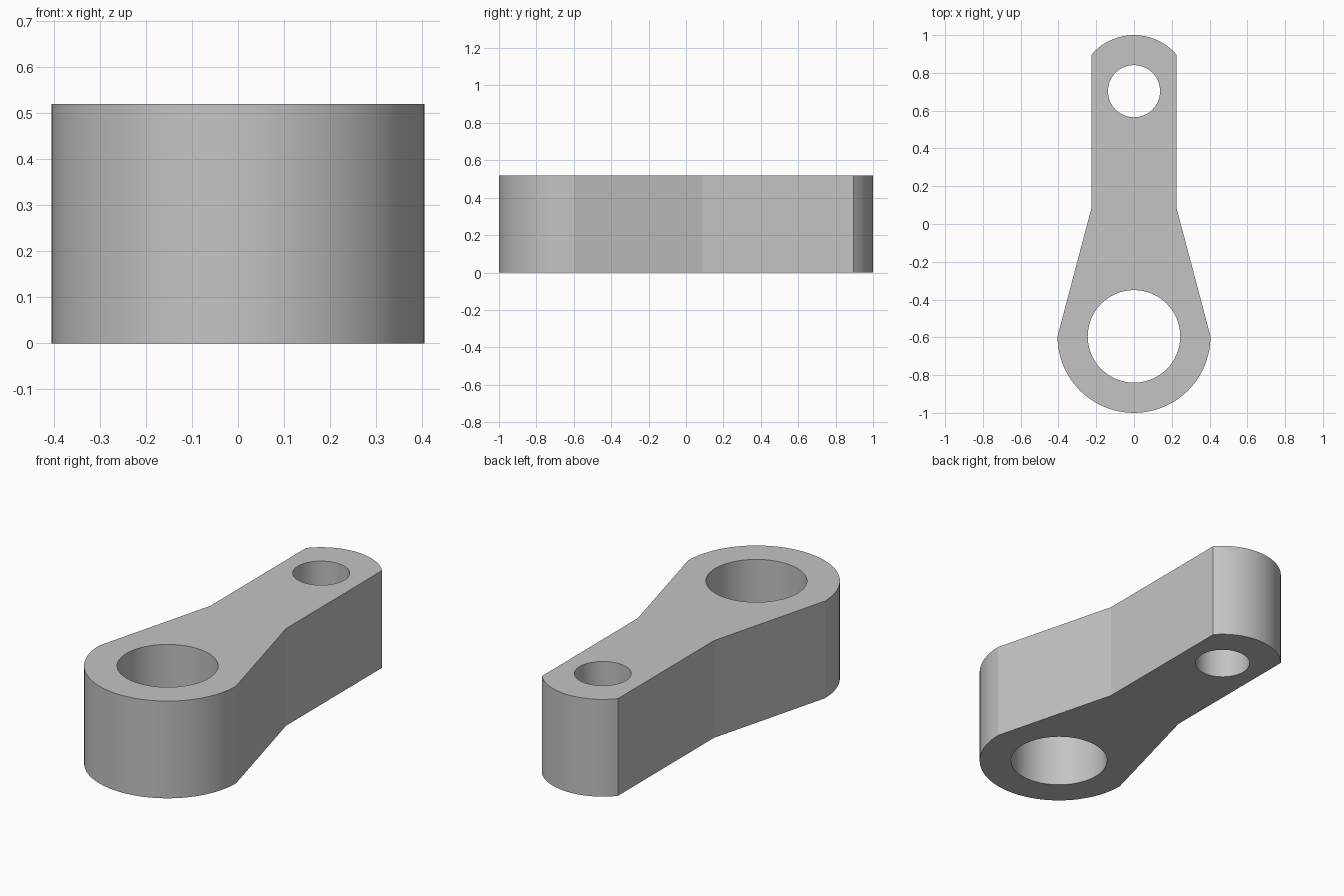
import bpy
import math

cube = bpy.data.objects.get("Cube")
if cube:
    bpy.data.objects.remove(cube)

HEIGHT = 0.52
BIG_Y, BIG_R, BIG_HOLE = -0.595, 0.405, 0.245
SMALL_Y, SMALL_R, SMALL_HOLE = 0.703, 0.297, 0.138
ARM_X, NECK_Y = 0.225, 0.085


def arc(cy, radius, start, end, steps):
    """Points on an arc about (0, cy), both ends included."""
    angles = [start + (end - start) * i / steps for i in range(steps + 1)]
    return [(radius * math.cos(a), cy + radius * math.sin(a)) for a in angles]


def circle(cy, radius, steps=64):
    return arc(cy, radius, 0, 2 * math.pi, steps)[:-1]


# Outline: big rounded end, tapering neck, straight arm, shallow rounded tip
tip = math.acos(ARM_X / SMALL_R)
outline = arc(BIG_Y, BIG_R, -math.pi, 0, 36)
outline += [(ARM_X, NECK_Y)]
outline += arc(SMALL_Y, SMALL_R, tip, math.pi - tip, 18)
outline += [(-ARM_X, NECK_Y)]

# Filled profile with the two bores, extruded to full height
profile = bpy.data.curves.new("link_profile", "CURVE")
profile.dimensions = "2D"
profile.fill_mode = "BOTH"
profile.extrude = HEIGHT / 2
for loop in (outline, circle(BIG_Y, BIG_HOLE), circle(SMALL_Y, SMALL_HOLE)):
    spline = profile.splines.new("POLY")
    spline.points.add(len(loop) - 1)
    for point, (x, y) in zip(spline.points, loop):
        point.co = (x, y, 0, 1)
    spline.use_cyclic_u = True

link = bpy.data.objects.new("link_arm", profile)
bpy.context.collection.objects.link(link)
link.location.z = HEIGHT / 2
bpy.ops.object.select_all(action="DESELECT")
link.select_set(True)
bpy.context.view_layer.objects.active = link
bpy.ops.object.convert(target="MESH")
link = bpy.context.object

# Weld the caps to the walls and smooth only the curved walls
bpy.ops.object.mode_set(mode="EDIT")
bpy.ops.mesh.select_all(action="SELECT")
bpy.ops.mesh.remove_doubles(threshold=0.0005)
bpy.ops.mesh.normals_make_consistent(inside=False)
bpy.ops.object.mode_set(mode="OBJECT")
bpy.ops.object.shade_smooth_by_angle(angle=math.radians(10))

# Plain grey metal
grey = bpy.data.materials.new("plain_grey")
grey.use_nodes = True
colour = (0.55, 0.55, 0.55, 1)
grey.diffuse_color = colour
grey.node_tree.nodes["Principled BSDF"].inputs["Base Color"].default_value = colour
link.data.materials.clear()
link.data.materials.append(grey)
